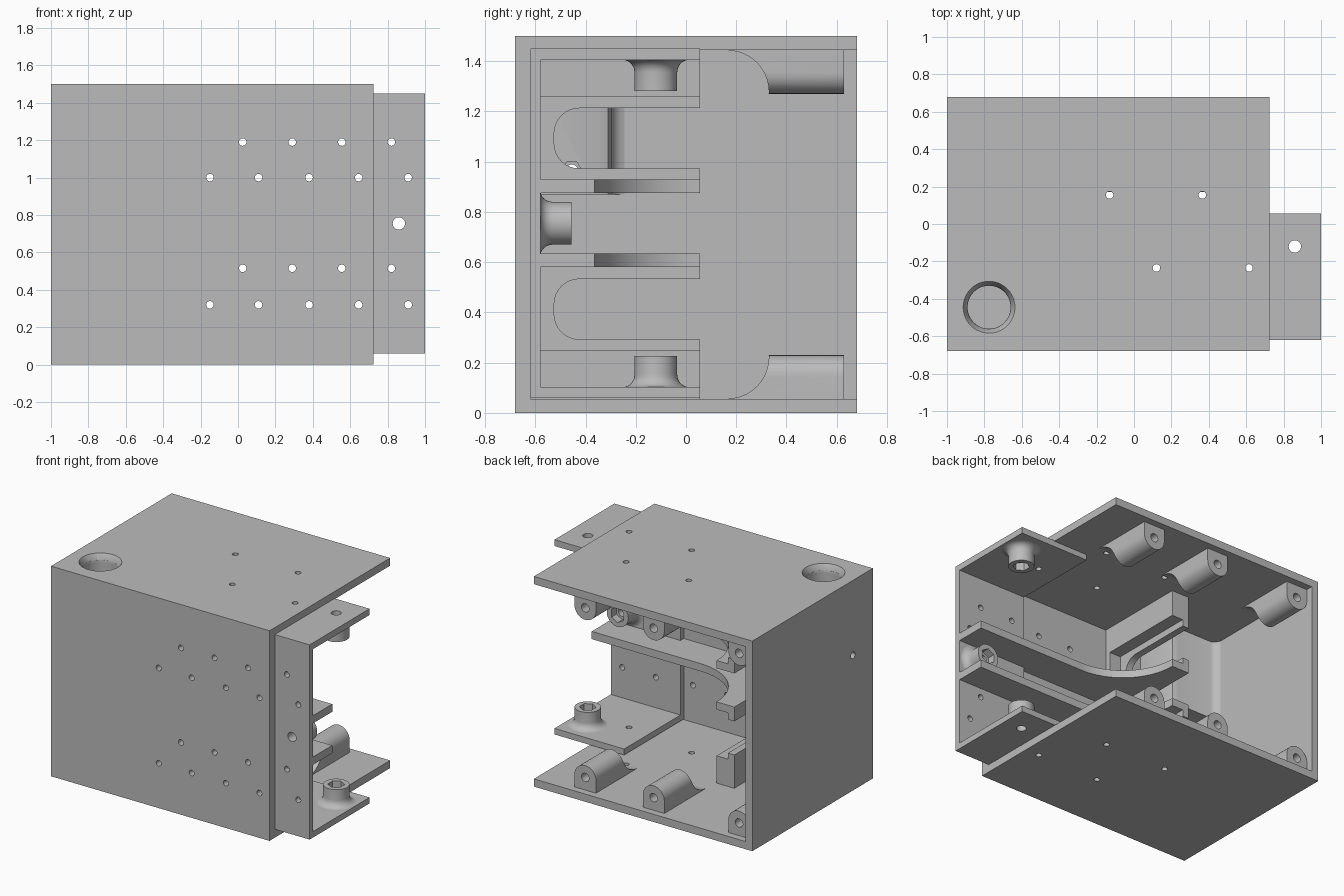
import bpy, bmesh, math
from mathutils import Matrix, Vector

old = bpy.data.objects.get("Cube")
if old:
    bpy.data.objects.remove(old, do_unlink=True)

grey = bpy.data.materials.new("plain grey")
grey.use_nodes = True
GREY = (0.5, 0.5, 0.5, 1)
grey.diffuse_color = GREY
grey.node_tree.nodes["Principled BSDF"].inputs["Base Color"].default_value = GREY

TURN = {"x": Matrix.Rotation(math.pi / 2, 4, "Y"),
        "y": Matrix.Rotation(-math.pi / 2, 4, "X"),
        "z": Matrix.Identity(4)}


def finish(name, bm):
    bmesh.ops.recalc_face_normals(bm, faces=bm.faces)
    mesh = bpy.data.meshes.new(name)
    bm.to_mesh(mesh)
    bm.free()
    mesh.materials.append(grey)
    ob = bpy.data.objects.new(name, mesh)
    bpy.context.collection.objects.link(ob)
    return ob


def add_box(bm, xs, ys, zs):
    centre = Vector((sum(xs), sum(ys), sum(zs))) / 2
    size = (xs[1] - xs[0], ys[1] - ys[0], zs[1] - zs[0])
    bmesh.ops.create_cube(bm, size=1,
                          matrix=Matrix.Translation(centre) @ Matrix.Diagonal(size).to_4x4())


def box(name, xs, ys, zs):
    bm = bmesh.new()
    add_box(bm, xs, ys, zs)
    return finish(name, bm)


def add_rod(bm, centre, r, length, axis, sides=24, r2=None):
    bmesh.ops.create_cone(bm, cap_ends=True, segments=sides, radius1=r,
                          radius2=r if r2 is None else r2, depth=length,
                          matrix=Matrix.Translation(centre) @ TURN[axis])


def rods(name, centres, r, length, axis, sides=24):
    bm = bmesh.new()
    for c in centres:
        add_rod(bm, c, r, length, axis, sides)
    return finish(name, bm)


def prism(name, pts, offset):
    """Extrude a planar outline by a vector."""
    bm = bmesh.new()
    face = bm.faces.new([bm.verts.new(p) for p in pts])
    new = bmesh.ops.extrude_face_region(bm, geom=[face])["geom"]
    bmesh.ops.translate(bm, vec=offset, verts=[v for v in new if isinstance(v, bmesh.types.BMVert)])
    return finish(name, bm)


def cut(ob, *cutters):
    """Subtract the cutters and bake the result."""
    for c in cutters:
        m = ob.modifiers.new("cut", "BOOLEAN")
        m.operation, m.solver, m.object = "DIFFERENCE", "EXACT", c
    dg = bpy.context.evaluated_depsgraph_get()
    mesh = bpy.data.meshes.new_from_object(ob.evaluated_get(dg))
    ob.modifiers.clear()
    ob.data = mesh
    return ob


def drop(*obs):
    for ob in obs:
        bpy.data.objects.remove(ob, do_unlink=True)


def smooth(ob):
    bpy.ops.object.select_all(action="DESELECT")
    ob.select_set(True)
    bpy.context.view_layer.objects.active = ob
    bpy.ops.object.shade_smooth_by_angle(angle=math.radians(35))


# Screw hole grids shared by the housing and the sliding bracket
front_pts = [(x, -0.63, z) for z in (1.19, 0.515) for x in (0.025, 0.29, 0.555, 0.82)]
front_pts += [(x, -0.63, z) for z in (1.0, 0.32) for x in (-0.15, 0.11, 0.38, 0.645, 0.91)]
plate_pts = [(-0.13, 0.155, 0.75), (0.365, 0.155, 0.75), (0.12, -0.235, 0.75), (0.615, -0.235, 0.75)]
front_holes = rods("front_hole_cutter", front_pts, 0.02, 0.2, "y")
plate_holes = rods("plate_hole_cutter", plate_pts, 0.02, 2, "z")

# Outer housing, open at the back and one end
PORT = (-0.775, -0.445)
hollow = box("hollow_cutter", (-0.945, 2), (-0.62, 2), (0.055, 1.445))
port = rods("port_cutter", [(*PORT, 1.25)], 0.115, 0.66, "z", 48)
bm = bmesh.new()
add_rod(bm, (*PORT, 1.485), 0.11, 0.07, "z", 48, 0.15)
port_rim = finish("port_rim_cutter", bm)
side_hole = rods("side_hole_cutter", [(-0.8, -0.455, 0.965)], 0.024, 0.6, "x")
shell = box("housing_shell", (-1, 0.725), (-0.68, 0.68), (0, 1.5))
cut(shell, hollow, front_holes, plate_holes, port, port_rim, side_hole)
smooth(shell)

# Socket block below the round port, flaring into the end wall and underside
outline = [(-0.95, -0.23), (-0.94, -0.26), (-0.925, -0.28), (-0.9, -0.295),
           (-0.63, -0.295), (-0.59, -0.31), (-0.575, -0.35), (-0.575, -0.64), (-0.95, -0.64)]
socket = prism("port_socket", [(x, y, 0.87) for x, y in outline], (0, 0, 0.59))
nut = rods("nut_cutter", [(-0.6, -0.455, 0.965)], 0.04, 0.12, "x", 6)
cut(socket, port, side_hole, nut)
smooth(socket)

# Sliding C-shaped bracket
liner = box("sliding_bracket", (0.45, 1), (-0.62, 0.055), (0.06, 1.45))
inside = box("inside_cutter", (0, 2), (-0.58, 1), (0.103, 1.405))
BX, BY, MID = 0.86, -0.12, 0.755
hole_z = rods("bracket_hole_z", [(BX, BY, MID)], 0.033, 2, "z")
hole_y = rods("bracket_hole_y", [(BX, -0.6, MID)], 0.033, 0.4, "y")
cut(liner, inside, front_holes, plate_holes, hole_z, hole_y)
smooth(liner)

# Flared bracket bosses with hexagonal nut pockets
profile = [(0.033, 0), (0.135, 0)]
for i in range(1, 7):
    a = i / 6 * math.pi / 2
    profile.append((0.135 - 0.05 * math.sin(a), 0.05 * (1 - math.cos(a))))
profile += [(0.085, 0.125), (0.033, 0.125), (0.033, 0)]


def boss(name, place):
    bm = bmesh.new()
    vs = [bm.verts.new((r, 0, z)) for r, z in profile]
    es = [bm.edges.new(p) for p in zip(vs, vs[1:])]
    bmesh.ops.spin(bm, geom=vs + es, cent=(0, 0, 0), axis=(0, 0, 1), angle=2 * math.pi, steps=40)
    bmesh.ops.remove_doubles(bm, verts=bm.verts, dist=0.0005)
    ob = finish(name, bm)
    pocket = rods("pocket_cutter", [(0, 0, 0.11)], 0.055, 0.08, "z", 6)
    cut(ob, pocket)
    drop(pocket)
    ob.data.transform(place)
    smooth(ob)


boss("lower_bracket_boss", Matrix.Translation((BX, BY, 0.102)))
boss("upper_bracket_boss", Matrix.Translation((BX, BY, 1.406)) @ Matrix.Rotation(math.pi, 4, "X"))
boss("front_bracket_boss", Matrix.Translation((BX, -0.581, MID)) @ TURN["y"])

# Two shelves with a sweeping inner corner
END, DEPTH, NECK = -0.28, 0.055, -0.365
R = DEPTH - NECK
edge = [(1, -0.618), (1, NECK)]
for i in range(25):
    a = math.pi / 2 * i / 24
    edge.append((END + R - R * math.sin(a), DEPTH - R * math.cos(a)))
edge.append((END, -0.618))
for name, z in (("lower_shelf", 0.58), ("upper_shelf", 0.875)):
    smooth(prism(name, [(x, y, z) for x, y in edge], (0, 0, 0.055)))

# Upright frame with two stepped pockets and rounded slots
frame = box("holder_frame", (-0.42, END), (-0.63, DEPTH), (0.05, 1.45))
openings = [box("middle_cutter", (-1, 1), (-0.62, 1), (0.635, 0.875))]
for z in (0.25, 0.93):
    openings.append(box("pocket_cutter", (-0.37, 1), (-0.58, 1), (z, z + 0.33)))
    low, high, r, y0 = z + 0.043, z + 0.283, 0.1, -0.525
    pts = [(-1, 1, low)]
    for i in range(9):
        a = math.pi / 2 * i / 8
        pts.append((-1, y0 + r - r * math.sin(a), low + r - r * math.cos(a)))
    for i in range(9):
        a = math.pi / 2 * i / 8
        pts.append((-1, y0 + r - r * math.cos(a), high - r + r * math.sin(a)))
    pts.append((-1, 1, high))
    openings.append(prism("slot_cutter", pts, (2, 0, 0)))
cut(frame, *openings)
smooth(frame)

# Cover screw bosses along the back edge, top and bottom
W, FACE = 0.085, 0.63
for side, sign in (("lower", 1), ("upper", -1)):
    zc, root = MID - 0.005 - sign * 0.605, 0.75 - sign * 0.7
    for n, x in enumerate((0.355, -0.185, -0.86)):
        pts = [(x + W, 0.17, root)]
        for i in range(17):
            a = math.pi * i / 16
            pts.append((x + W * math.cos(a), 0.17, zc + sign * W * math.sin(a)))
        pts.append((x - W, 0.17, root))
        ob = prism(f"{side}_cover_boss_{n + 1}", pts, (0, FACE - 0.17, 0))
        scoop = rods("scoop_cutter", [(x, 0.165, root + sign * 0.172)], 0.165, 0.4, "x", 40)
        bore = rods("bore_cutter", [(x, 0.5, zc)], 0.03, 0.8, "y")
        hexa = rods("hex_cutter", [(x, 0.21, zc)], 0.05, 0.22, "y", 6)
        cut(ob, scoop, bore, hexa)
        drop(scoop, bore, hexa)
        smooth(ob)

drop(front_holes, plate_holes, hollow, port, port_rim, side_hole, nut, inside, hole_z, hole_y, *openings)
